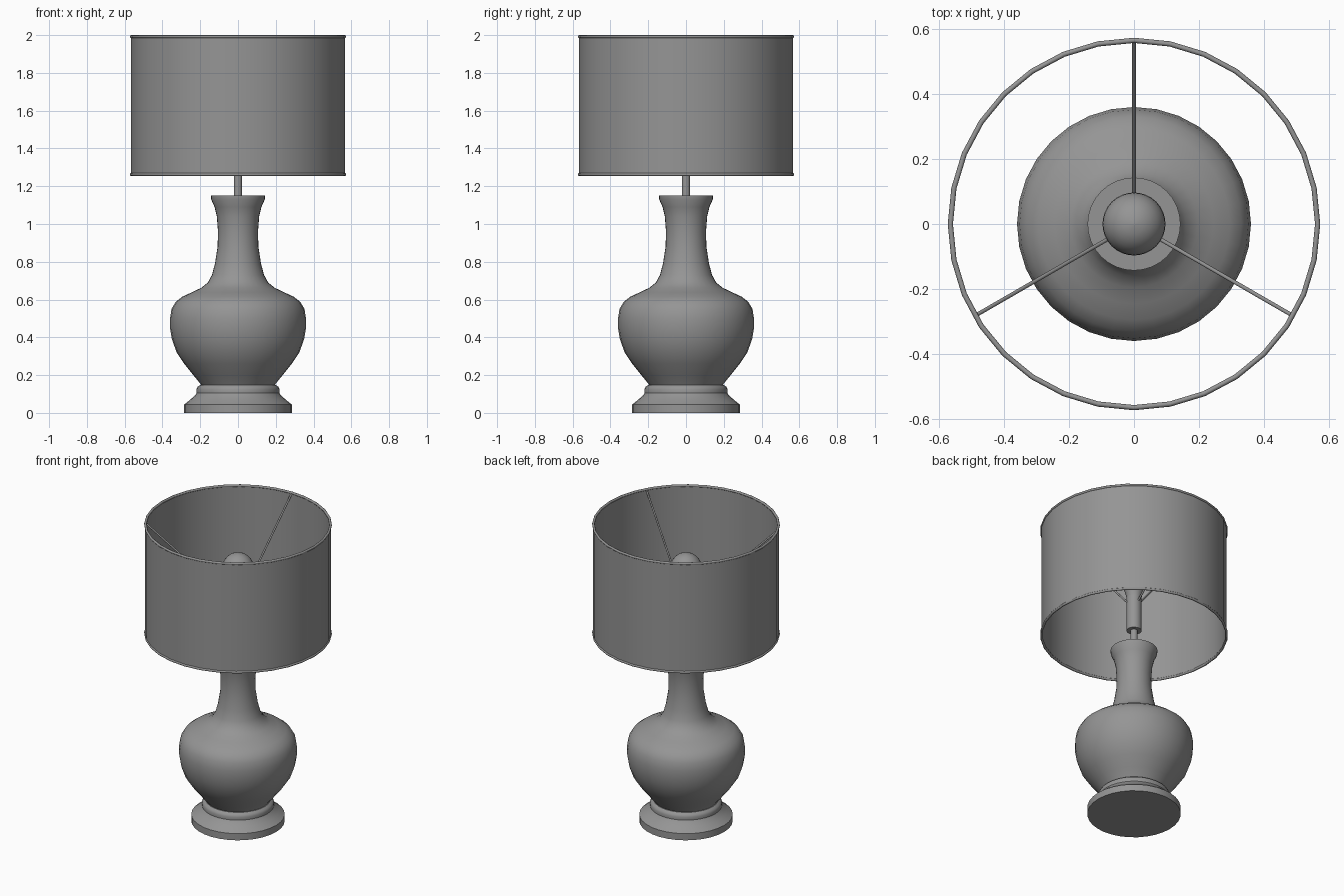
import bpy
from math import cos, sin, pi, radians
from mathutils import Vector

cube = bpy.data.objects.get("Cube")
if cube:
    bpy.data.objects.remove(cube, do_unlink=True)

GREY = (0.3, 0.3, 0.3, 1)
grey = bpy.data.materials.new("plain grey")
grey.use_nodes = True
grey.diffuse_color = GREY
grey.node_tree.nodes["Principled BSDF"].inputs["Base Color"].default_value = GREY


def finish(obj, name, angle=35):
    """Name, colour and smooth the active object."""
    obj.name = obj.data.name = name
    obj.data.materials.clear()
    obj.data.materials.append(grey)
    bpy.ops.object.select_all(action="DESELECT")
    obj.select_set(True)
    bpy.context.view_layer.objects.active = obj
    bpy.ops.object.shade_smooth_by_angle(angle=radians(angle))
    return obj


def lathe(name, profile, sides=32, loop=False, angle=35):
    """Turn an (r, z) outline, listed bottom to top, around the z axis."""
    n = len(profile)
    verts = [(r * cos(2 * pi * s / sides), r * sin(2 * pi * s / sides), z)
             for r, z in profile for s in range(sides)]
    faces = []
    for i in range(n if loop else n - 1):
        a, b = i * sides, (i + 1) % n * sides
        for s in range(sides):
            t = (s + 1) % sides
            faces.append((a + s, a + t, b + t, b + s))
    if not loop:
        faces.append(tuple(reversed(range(sides))))
        faces.append(tuple(range((n - 1) * sides, n * sides)))
    mesh = bpy.data.meshes.new(name)
    mesh.from_pydata(verts, [], faces)
    obj = bpy.data.objects.new(name, mesh)
    bpy.context.collection.objects.link(obj)
    return finish(obj, name, angle)


def rod(name, start, end, radius):
    """Thin cylinder between two points."""
    start, end = Vector(start), Vector(end)
    axis = end - start
    bpy.ops.mesh.primitive_cylinder_add(vertices=8, radius=radius, depth=axis.length,
                                        location=(start + end) / 2)
    obj = bpy.context.object
    obj.rotation_euler = axis.to_track_quat("Z", "Y").to_euler()
    return finish(obj, name, 50)


# Foot: straight plinth, cove and small collar
lathe("foot", [(0.285, 0), (0.285, 0.045), (0.277, 0.05), (0.25, 0.073), (0.228, 0.092),
               (0.219, 0.105), (0.22, 0.125), (0.214, 0.138), (0.2, 0.148)])

# Vase: rounded belly, waisted neck and flared lip
lathe("vase_body", [(0.19, 0.14), (0.2, 0.155), (0.235, 0.198), (0.285, 0.26), (0.325, 0.32),
                    (0.35, 0.39), (0.36, 0.45), (0.36, 0.5), (0.352, 0.55), (0.33, 0.588),
                    (0.295, 0.615), (0.245, 0.638), (0.195, 0.662), (0.16, 0.69),
                    (0.138, 0.73), (0.122, 0.79), (0.108, 0.88), (0.106, 0.96),
                    (0.112, 1.04), (0.124, 1.09), (0.142, 1.13), (0.143, 1.15)])

# Stem, socket and bulb
lathe("stem", [(0.022, 1.14), (0.022, 1.3)], 16)
lathe("socket", [(0.046, 1.29), (0.046, 1.52)], 24)
bulb = [(0.044, 1.51), (0.05, 1.545), (0.065, 1.59), (0.082, 1.64)]
bulb += [(0.097 * cos(radians(a)), 1.7 + 0.097 * sin(radians(a))) for a in range(-18, 89, 15)]
lathe("bulb", bulb + [(0.002, 1.797)], 32)

# Three arms rising from the socket to the top of the shade
for name, deg in (("back_arm", 90), ("right_arm", 210), ("left_arm", 330)):
    c, s = cos(radians(deg)), sin(radians(deg))
    rod(name, (0.035 * c, 0.035 * s, 1.48), (0.561 * c, 0.561 * s, 1.975), 0.006)

# Drum shade: thin wall with a rolled rim at both ends
lathe("shade", [(0.567, 1.262), (0.567, 1.992), (0.561, 1.992), (0.561, 1.262)], loop=True)
for name, z in (("lower_rim", 1.262), ("upper_rim", 1.992)):
    rim = [(0.565 + 0.008 * cos(a * pi / 4), z + 0.008 * sin(a * pi / 4)) for a in range(8)]
    lathe(name, rim, loop=True, angle=50)
